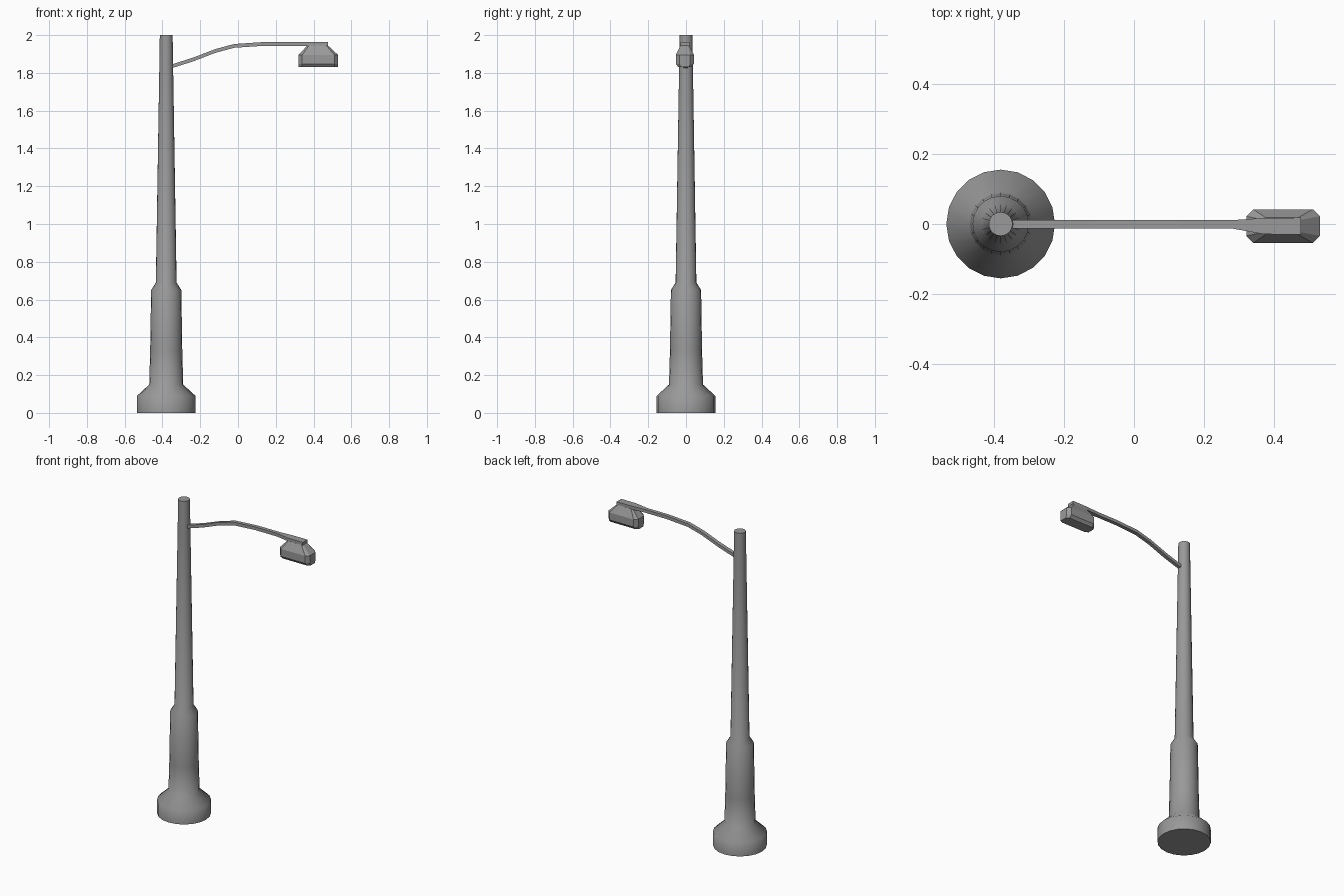
import bpy, bmesh, math

cube = bpy.data.objects.get("Cube")
if cube:
    bpy.data.objects.remove(cube, do_unlink=True)

grey = bpy.data.materials.new("grey metal")
grey.use_nodes = True
colour = (0.32, 0.32, 0.32, 1)
grey.diffuse_color = colour
grey.node_tree.nodes["Principled BSDF"].inputs["Base Color"].default_value = colour


def loft(name, rings, smooth=None):
    """Join equal-sized point rings into a closed, capped object."""
    bm = bmesh.new()
    loops = [[bm.verts.new(p) for p in ring] for ring in rings]
    for a, b in zip(loops, loops[1:]):
        n = len(a)
        for i in range(n):
            j = (i + 1) % n
            bm.faces.new((a[i], a[j], b[j], b[i]))
    bm.faces.new(loops[0])
    bm.faces.new(loops[-1])
    bmesh.ops.recalc_face_normals(bm, faces=bm.faces)
    mesh = bpy.data.meshes.new(name)
    bm.to_mesh(mesh)
    bm.free()
    mesh.materials.append(grey)
    obj = bpy.data.objects.new(name, mesh)
    bpy.context.collection.objects.link(obj)
    if smooth:
        bpy.ops.object.select_all(action='DESELECT')
        obj.select_set(True)
        bpy.context.view_layer.objects.active = obj
        bpy.ops.object.shade_smooth_by_angle(angle=math.radians(smooth))
    return obj


def circle(radius, z, x=-0.38, sides=20):
    return [(x + radius * math.cos(math.tau * i / sides),
             radius * math.sin(math.tau * i / sides), z) for i in range(sides)]


def octagon(x0, x1, half_y, z, cut_x, cut_y, y=-0.006):
    """Rectangle with clipped corners in plan."""
    quarter = [(x1, half_y - cut_y), (x1 - cut_x, half_y),
               (x0 + cut_x, half_y), (x0, half_y - cut_y)]
    return ([(px, y + py, z) for px, py in quarter]
            + [(px, y - py, z) for px, py in reversed(quarter)])


# Tapered pole with stepped base
profile = [(0.155, 0), (0.155, 0.09), (0.09, 0.15), (0.085, 0.33), (0.08, 0.65),
           (0.055, 0.69), (0.037, 1.8), (0.034, 2)]
loft("pole", [circle(r, z) for r, z in profile], 50)

# Curved arm, flaring into the lid of the lamp: x, z, half width, y centre
path = [(-0.36, 1.832, 0.012, -0.001), (-0.24, 1.87, 0.012, -0.001),
        (-0.12, 1.916, 0.012, -0.001), (-0.02, 1.943, 0.012, -0.001),
        (0.13, 1.953, 0.012, -0.001), (0.28, 1.953, 0.012, -0.001),
        (0.37, 1.953, 0.023, -0.006), (0.476, 1.953, 0.024, -0.006)]
loft("arm", [[(x, y + sy * w, z + sz * 0.01)
              for sy, sz in ((-1, -1), (1, -1), (1, 1), (-1, 1))]
             for x, z, w, y in path])

# Lamp housing with clipped corners and sloped top
loft("lamp_housing", [
    octagon(0.32, 0.53, 0.034, 1.83, 0.02, 0.012),
    octagon(0.32, 0.53, 0.048, 1.848, 0.02, 0.02),
    octagon(0.32, 0.53, 0.048, 1.895, 0.02, 0.02),
    octagon(0.367, 0.476, 0.024, 1.945, 0.008, 0.006)])
